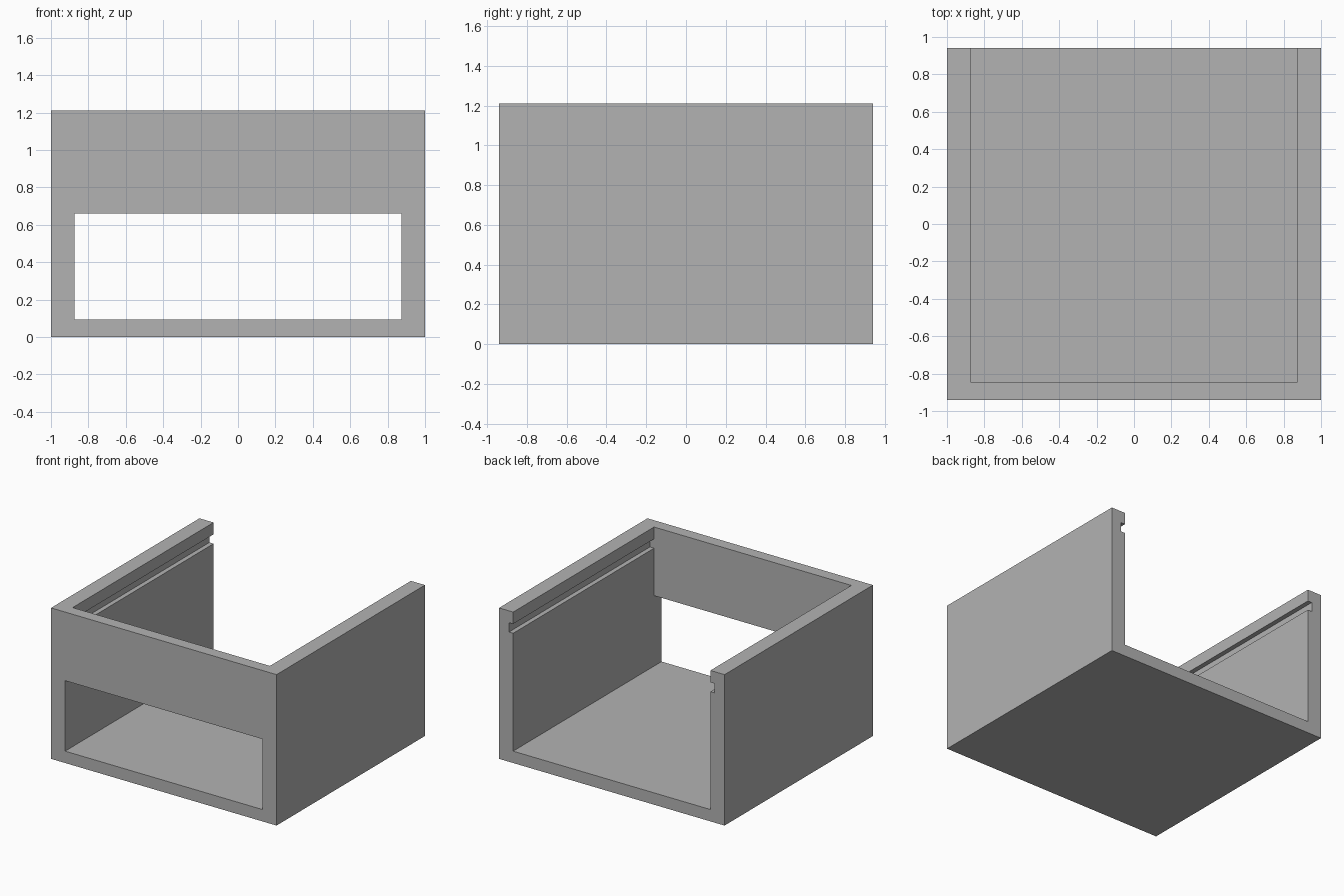
import bpy

default = bpy.data.objects.get("Cube")
if default:
    bpy.data.objects.remove(default, do_unlink=True)

# Overall sizes
HALF_W, HALF_D, HEIGHT = 1.0, 0.94, 1.21
INNER_W, INNER_FRONT, FLOOR = 0.875, -0.845, 0.095
SLOT_TOP = 0.66
GROOVE_W, GROOVE_LOW, GROOVE_HIGH = 0.912, 1.04, 1.115
PAST = 1.5  # cutters reach beyond the body

grey = bpy.data.materials.new("plain grey")
grey.use_nodes = True
colour = (0.45, 0.45, 0.45, 1)
grey.diffuse_color = colour
grey.node_tree.nodes["Principled BSDF"].inputs["Base Color"].default_value = colour


def box(name, low, high):
    """Axis-aligned box between two corners."""
    bpy.ops.mesh.primitive_cube_add(size=1)
    ob = bpy.context.object
    ob.name = ob.data.name = name
    for v in ob.data.vertices:
        v.co = [b if c > 0 else a for c, a, b in zip(v.co, low, high)]
    ob.data.materials.append(grey)
    return ob


def cut(body, cutter):
    """Subtract the cutter from the body, then discard it."""
    cutter.hide_render = True
    mod = body.modifiers.new("cut", 'BOOLEAN')
    mod.operation = 'DIFFERENCE'
    mod.solver = 'EXACT'
    mod.object = cutter
    bpy.context.view_layer.objects.active = body
    bpy.ops.object.modifier_apply(modifier=mod.name)
    bpy.data.objects.remove(cutter, do_unlink=True)


# Solid block, hollowed from the top and back
housing = box("open_housing", (-HALF_W, -HALF_D, 0), (HALF_W, HALF_D, HEIGHT))
cut(housing, box("cavity_cutter", (-INNER_W, INNER_FRONT, FLOOR), (INNER_W, PAST, PAST)))

# Wide opening through the front wall, flush with floor and side walls
cut(housing, box("front_opening_cutter", (-INNER_W, -PAST, FLOOR), (INNER_W, 0, SLOT_TOP)))

# Lid grooves along both side walls, open at the back
cut(housing, box("groove_cutter", (-GROOVE_W, INNER_FRONT, GROOVE_LOW),
                 (GROOVE_W, PAST, GROOVE_HIGH)))
